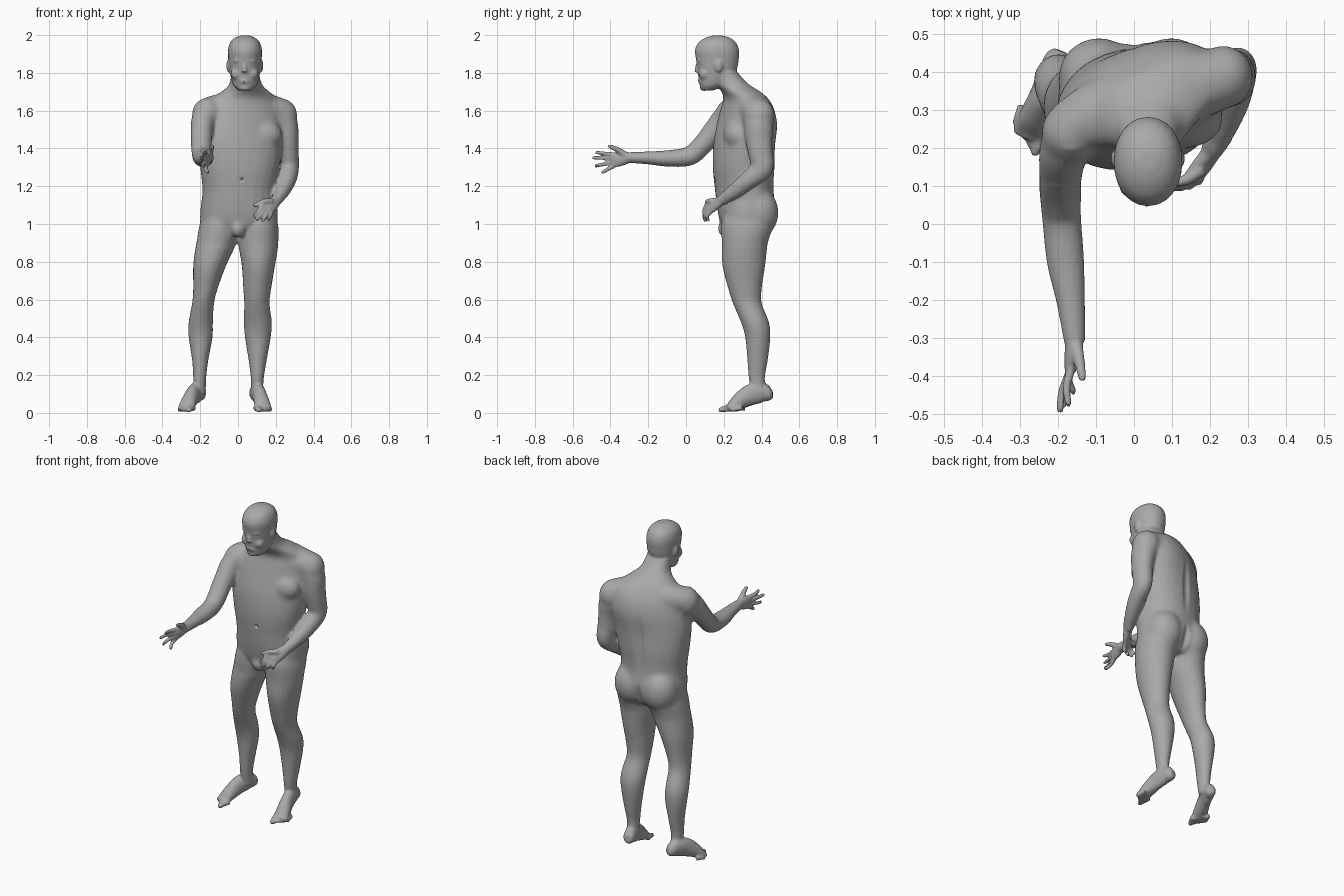
import bpy, bmesh, math
from mathutils import Vector, Matrix

if "Cube" in bpy.data.objects:
    bpy.data.objects.remove(bpy.data.objects["Cube"], do_unlink=True)
bm = bmesh.new()
SIDES = 24

def spline(rows, steps=4):
    """Smoothly interpolate rows of numbers."""
    rows = [Vector(row) for row in rows]
    result = []
    for i in range(len(rows) - 1):
        a, b = rows[max(i - 1, 0)], rows[i]
        c, d = rows[i + 1], rows[min(i + 2, len(rows) - 1)]
        for s in range(steps):
            t = s / steps
            result.append(b + (c - a) * (t / 2) + (a * 2 - b * 5 + c * 4 - d) * (t * t / 2)
                          + (b * 3 - a - c * 3 + d) * (t ** 3 / 2))
    return result + [rows[-1]]

def skin(rings):
    """Bridge a list of point rings into a closed solid."""
    loops = [[bm.verts.new(p) for p in ring] for ring in rings]
    for low, high in zip(loops, loops[1:]):
        for i in range(SIDES):
            j = (i + 1) % SIDES
            bm.faces.new((low[i], low[j], high[j], high[i]))
    bm.faces.new(loops[0][::-1])
    bm.faces.new(loops[-1])

def ellipse(center, u, v, power=2.0):
    ring = []
    for i in range(SIDES):
        angle = math.tau * i / SIDES
        c, s = math.cos(angle), math.sin(angle)
        ring.append(center + u * math.copysign(abs(c) ** (2 / power), c)
                    + v * math.copysign(abs(s) ** (2 / power), s))
    return ring

def stack(rows, power=2.0):
    """Level sections: z, x, y, half width, half depth, yaw in degrees."""
    rings = []
    for z, x, y, width, depth, yaw in spline(rows):
        turn = Matrix.Rotation(math.radians(yaw), 3, 'Z')
        rings.append(ellipse(Vector((x, y, z)), turn @ Vector((width, 0, 0)),
                             turn @ Vector((0, depth, 0)), power))
    skin(rings)

def tube(rows, across):
    """Sections square to a path: x, y, z, half width along across, half height."""
    rows = spline(rows)
    points = [Vector(row[:3]) for row in rows]
    rings = []
    for i, row in enumerate(rows):
        tangent = (points[min(i + 1, len(rows) - 1)] - points[max(i - 1, 0)]).normalized()
        u = Vector(across)
        u = (u - tangent * u.dot(tangent)).normalized()
        rings.append(ellipse(points[i], u * row[3], tangent.cross(u) * row[4]))
    skin(rings)

def blob(center, radii):
    matrix = Matrix.Translation(center) @ Matrix.Diagonal((*radii, 1))
    bmesh.ops.create_uvsphere(bm, u_segments=20, v_segments=12, radius=1, matrix=matrix)

def digit(points, thick, thin):
    """Finger or toe with a round tip."""
    radii = [thick + (thin - thick) * i / (len(points) - 1) for i in range(len(points))]
    tangent = Vector(points[-1]) - Vector(points[0])
    tube([(*p, r, r) for p, r in zip(points, radii)], tangent.orthogonal())
    blob(points[-1], (thin, thin, thin))

def hand(wrist, knuckles, across, bulge, tips, thumb):
    wrist, knuckles = Vector(wrist), Vector(knuckles)
    across, bulge = Vector(across).normalized(), Vector(bulge)
    middle = (wrist + knuckles) / 2
    tube([(*wrist, .028, .024), (*middle, .038, .021), (*knuckles, .041, .015)], across)
    for i, tip in enumerate(tips):
        base = knuckles + across * (i - 1.5) * .021
        bend = base.lerp(Vector(tip), .5) + bulge
        digit([base.lerp(wrist, .25), base, bend, Vector(tip)], .0125, .0098)
    digit(thumb, .018, .0108)

def foot(heel, forward, side):
    forward = Vector(forward).normalized()
    out = Vector((-forward.y, forward.x, 0)) * side

    def place(f, sideways, z):
        p = Vector(heel) + forward * f + out * sideways
        return Vector((p.x, p.y, z))

    sole = [(0, .1, .02, .024), (.02, .1, .033, .038), (.06, .108, .036, .054),
            (.12, .095, .036, .055), (.18, .061, .041, .042),
            (.22, .034, .044, .027), (.245, .023, .04, .017)]
    tube([(*place(f, 0, z), w, h) for f, z, w, h in sole], out)
    for i in range(5):
        shift = (i - 1.8) * .0185
        thick = .018 if i == 0 else .0135
        digit([place(.21 - .01 * i, shift, .026), place(.245 - .012 * i, shift, .023),
               place(.27 - .013 * i, shift, .016)], thick, thick * .8)

# Torso and neck, twisting toward the left going up
stack([(.95, .0, .32, .16, .1, 0), (1.0, .003, .322, .2, .138, 2),
       (1.07, .005, .322, .206, .155, 4), (1.18, .005, .308, .194, .154, 7),
       (1.3, .01, .305, .212, .16, 11), (1.42, .015, .308, .226, .154, 17),
       (1.52, .025, .322, .226, .143, 22), (1.6, .032, .325, .21, .125, 23),
       (1.66, .04, .318, .182, .104, 22), (1.7, .04, .292, .13, .1, 16),
       (1.74, .04, .247, .087, .085, 6), (1.81, .038, .205, .074, .062, 0)], 2.2)
# Shoulder girdle
tube([(-.165, .245, 1.59, .078, .08), (-.09, .295, 1.607, .084, .085), (.035, .325, 1.62, .09, .1),
      (.15, .36, 1.607, .084, .09), (.235, .385, 1.585, .078, .08)], (0, 0, 1))
for center in ((-.165, .24, 1.58), (.235, .387, 1.575)):
    blob(center, (.08, .084, .088))
# Chest, buttocks and groin
blob((-.06, .232, 1.47), (.11, .07, .085))
blob((.125, .27, 1.47), (.11, .073, .085))
for x in (-.092, .098):
    blob((x, .385, 1.06), (.108, .106, .13))
blob((0, .212, .975), (.042, .045, .05))

# Head with nose, lips, chin, brows, eyes, cheeks and ears
head = [(1.706, .09, .14, .034), (1.73, .074, .2, .06), (1.77, .066, .247, .074),
        (1.82, .061, .27, .083), (1.87, .053, .279, .088), (1.92, .047, .281, .09),
        (1.96, .066, .265, .079), (1.985, .102, .234, .055), (1.998, .142, .192, .024)]
stack([(z, .037, (front + back) / 2, width, (back - front) / 2, 0)
       for z, front, back, width in head], 2.1)
tube([(.034, .064, 1.855, .008, .008), (.034, .058, 1.825, .011, .011),
      (.034, .056, 1.803, .016, .011)], (1, 0, 0))
blob((.034, .072, 1.755), (.026, .012, .009))
blob((.035, .093, 1.722), (.034, .02, .018))
for side in (-1, 1):
    blob((.035 + side * .032, .076, 1.864), (.027, .016, .009))
    blob((.035 + side * .03, .076, 1.84), (.014, .011, .007))
    blob((.035 + side * .04, .1, 1.795), (.034, .032, .034))
    blob((.036 + side * .087, .172, 1.838), (.011, .022, .034))

# Legs: z, y, half depth, then right x and half width, left x and half width
legs = [(.1, .39, .043, -.203, .033, .1, .033), (.18, .375, .042, -.203, .034, .102, .034),
        (.28, .379, .054, -.2, .043, .104, .048), (.4, .38, .066, -.198, .063, .105, .068),
        (.48, .365, .074, -.197, .064, .105, .074), (.58, .325, .076, -.185, .058, .1, .067),
        (.66, .312, .089, -.172, .065, .102, .074), (.78, .306, .113, -.15, .087, .108, .088),
        (.9, .312, .122, -.115, .106, .108, .106), (1.0, .325, .138, -.1, .103, .11, .103),
        (1.1, .325, .11, -.09, .08, .1, .08)]
for k in (3, 5):
    stack([(row[0], row[k], row[1], row[k + 1], row[2], 0) for row in legs])
foot((-.193, .456, 0), (-.36, -.93, 0), -1)
foot((.088, .456, 0), (.2, -.98, 0), 1)

# Right arm, reaching forward
tube([(-.12, .28, 1.6, .08, .08), (-.18, .21, 1.552, .067, .077),
      (-.193, .13, 1.467, .058, .058), (-.193, .07, 1.4, .054, .053),
      (-.19, .01, 1.357, .051, .05), (-.18, -.1, 1.347, .049, .043),
      (-.167, -.2, 1.35, .038, .034), (-.156, -.31, 1.352, .028, .028)], (1, 0, 0))
hand((-.156, -.3, 1.352), (-.168, -.387, 1.338), (0, .15, -1), (-.008, 0, 0),
     [(-.172, -.472, 1.378), (-.194, -.489, 1.35), (-.185, -.476, 1.308), (-.16, -.44, 1.275)],
     [(-.152, -.32, 1.365), (-.143, -.365, 1.395), (-.136, -.405, 1.412)])
# Left arm, bent across the hip
tube([(.19, .37, 1.6, .08, .08), (.245, .385, 1.53, .073, .079),
      (.262, .386, 1.45, .059, .073), (.269, .395, 1.37, .054, .066),
      (.273, .402, 1.295, .051, .061), (.26, .335, 1.235, .05, .052),
      (.235, .26, 1.175, .041, .043), (.203, .19, 1.125, .028, .03)], (1, 0, 0))
hand((.205, .19, 1.128), (.153, .118, 1.078), (.8, .35, -.5), (0, -.012, 0),
     [(.088, .108, 1.042), (.102, .1, 1.024), (.132, .102, 1.018), (.162, .118, 1.022)],
     [(.18, .145, 1.12), (.135, .115, 1.118), (.09, .11, 1.098)])

# Fuse the solids into one skin
bmesh.ops.recalc_face_normals(bm, faces=bm.faces)
mesh = bpy.data.meshes.new("body")
bm.to_mesh(mesh)
bm.free()
body = bpy.data.objects.new("body", mesh)
bpy.context.collection.objects.link(body)
bpy.ops.object.select_all(action='DESELECT')
body.select_set(True)
bpy.context.view_layer.objects.active = body
remesh = body.modifiers.new("fuse", 'REMESH')
remesh.mode, remesh.voxel_size = 'VOXEL', .0065
bpy.ops.object.modifier_apply(modifier="fuse")

def fleshy(p):
    """Trunk, shoulders and hips, without face and hands."""
    near_hand = p.x > .07 and p.y < .22 and p.z < 1.17
    return .88 < p.z < 1.8 and p.y > (.2 if p.z > 1.65 else .1) and not near_hand

# Blend the trunk softly and the rest lightly
trunk = body.vertex_groups.new(name="trunk")
trunk.add([v.index for v in body.data.vertices if fleshy(v.co)], 1, 'REPLACE')
for name, repeats, group in (("blend", 50, "trunk"), ("relax", 4, "")):
    smooth = body.modifiers.new(name, 'SMOOTH')
    smooth.factor, smooth.iterations, smooth.vertex_group = .5, repeats, group
    bpy.ops.object.modifier_apply(modifier=name)

def dent(center, radii, push):
    """Press the skin softly around a point."""
    for v in body.data.vertices:
        d = v.co - Vector(center)
        reach = sum((d[k] / radii[k]) ** 2 for k in range(3))
        if reach < 1:
            v.co += Vector(push) * (1 - reach) ** 2

# Navel, spine, buttock cleft and mouth
dent((.022, .15, 1.235), (.016, .06, .014), (0, .014, 0))
dent((0, .465, 1.36), (.035, .09, .2), (0, -.01, 0))
dent((.003, .47, 1.02), (.03, .1, .1), (0, -.016, 0))
dent((.034, .06, 1.754), (.03, .03, .007), (0, .005, 0))

# One plain grey
grey = bpy.data.materials.new("plain grey")
grey.use_nodes = True
grey.diffuse_color = (.4, .4, .4, 1)
grey.node_tree.nodes["Principled BSDF"].inputs["Base Color"].default_value = grey.diffuse_color
body.data.materials.append(grey)
bpy.ops.object.shade_smooth_by_angle(angle=math.radians(40))
